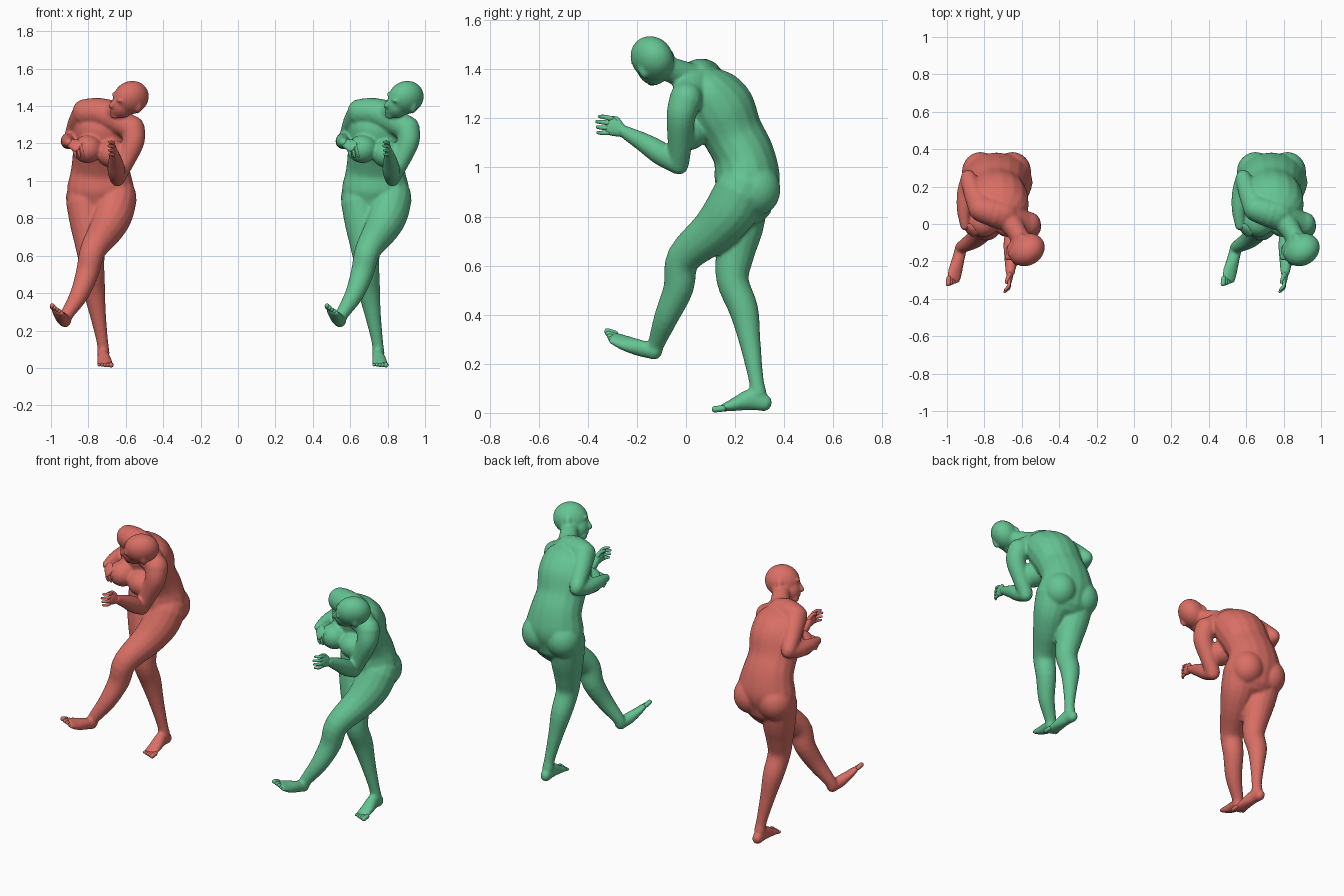
import bpy, bmesh
from math import sin, cos, pi, radians
from mathutils import Vector, Matrix

default = bpy.data.objects.get("Cube")
if default:
    bpy.data.objects.remove(default, do_unlink=True)

SIDES = 16
CM = 0.01  # parts are laid out in hundredths of a unit


def material(name, color):
    mat = bpy.data.materials.new(name)
    mat.use_nodes = True
    mat.diffuse_color = color
    mat.node_tree.nodes["Principled BSDF"].inputs["Base Color"].default_value = color
    return mat


def smooth_path(sections, steps=4):
    """Catmull-Rom through sections of (x, y, z, half width, half depth)."""
    pts = [Vector(tuple(s) + (s[3],) if len(s) == 4 else s) for s in sections]
    ext = [pts[0] * 2 - pts[1]] + pts + [pts[-1] * 2 - pts[-2]]
    out = []
    for a, b, c, d in zip(ext, ext[1:], ext[2:], ext[3:]):
        for k in range(steps):
            t = k / steps
            out.append((b * 2 + (c - a) * t + (a * 2 - b * 5 + c * 4 - d) * t ** 2
                        + (b * 3 - a - c * 3 + d) * t ** 3) / 2)
    return out + [pts[-1]]


def limb(bm, sections, side=(1, 0, 0)):
    """Elliptical tube with domed ends along a smooth path."""
    path = smooth_path(sections)
    rings = []
    for i, p in enumerate(path):
        ahead, behind = path[min(i + 1, len(path) - 1)], path[max(i - 1, 0)]
        tangent = (Vector(ahead[:3]) - Vector(behind[:3])).normalized()
        rings.append((Vector(p[:3]), tangent, p[3], p[4]))

    def dome(ring, sign):
        c, t, w, d = ring
        return [(c + t * sign * min(w, d) * sin(radians(a)), t, w * cos(radians(a)), d * cos(radians(a)))
                for a in (30, 55, 78)]

    rings = dome(rings[0], -1)[::-1] + rings + dome(rings[-1], 1)
    loops = []
    for c, t, w, d in rings:
        side_v = Vector(side)
        a = (side_v - t * side_v.dot(t)).normalized()
        b = t.cross(a)
        angles = [2 * pi * k / SIDES for k in range(SIDES)]
        loops.append([bm.verts.new(c + a * w * cos(g) + b * d * sin(g)) for g in angles])
    for low, high in zip(loops, loops[1:]):
        for k in range(SIDES):
            n = (k + 1) % SIDES
            bm.faces.new((low[k], low[n], high[n], high[k]))
    bm.faces.new(loops[0][::-1])
    bm.faces.new(loops[-1])


def ball(bm, center, radii, axes=None):
    matrix = Matrix.Translation(center) @ (axes or Matrix()) @ Matrix.Diagonal((*radii, 1))
    bmesh.ops.create_uvsphere(bm, u_segments=24, v_segments=16, radius=1, matrix=matrix)


def torso(bm):
    limb(bm, [(0, 25, 87, 15, 11), (0, 25, 95, 18, 13.3), (0, 23.5, 105, 16, 12.5),
              (0, 19, 114, 15, 12.5), (1, 14, 124, 16, 14), (2, 9, 132, 15, 11.5),
              (2, 6, 137, 10, 7)], side=(1, 0, -.25))
    for x in (-8.5, 8.5):
        ball(bm, (x, 28, 91), (10, 10.5, 11))
    for x, z in ((-7, 117), (6, 114.5)):
        ball(bm, (x, 1, z), (8, 8, 7.5))
    # shoulder line and neck
    limb(bm, [(-8, 8, 137, 7), (2, 5, 136, 8), (16, 0, 128.5, 6.5)])
    limb(bm, [(5, 4, 135, 7), (10, -3, 138.5, 5.5), (14, -10, 141, 5)])


def head(bm):
    face = Vector((-.85, -.5, -.1)).normalized()
    up = Vector((.2, -.45, .85))
    up = (up - face * up.dot(face)).normalized()
    left = up.cross(face)
    axes = Matrix((face, left, up)).transposed().to_4x4()
    center = Vector((16.3, -13.8, 144.5))

    def at(f, s, u):
        return center + face * f + left * s + up * u

    ball(bm, at(0, 0, 0), (10, 8, 9.3), axes)                # cranium
    ball(bm, at(4.5, 0, -4.5), (6.5, 5.8, 7), axes)          # face
    ball(bm, at(8.2, 0, -9.5), (2.6, 2.8, 2.2), axes)        # chin
    ball(bm, at(9.8, 0, -7), (1.6, 2.4, 1.3), axes)          # lips
    limb(bm, [(*at(9.3, 0, 0), 1), (*at(11.8, 0, -3.8), 1.5)])  # nose
    for s in (-1, 1):
        ball(bm, at(9, s * 2.8, 1), (1.2, 2.4, .9), axes)    # brow
        ball(bm, at(-1, s * 8, -2.5), (1.8, 1, 2.9), axes)   # ear


def arms(bm):
    # left arm, folded forward
    limb(bm, [(17, 0, 128, 6.8), (17.5, -2, 121, 6), (13, -2.5, 110, 5), (9, -3, 102, 4.4)])
    limb(bm, [(9, -3, 101, 4), (8.5, -10, 105.5, 4.8), (8, -17, 110, 4), (7.3, -26, 115, 2.5)])
    # right arm, elbow drawn back
    limb(bm, [(-8, 8, 136.5, 7), (-12, 16, 131, 5.5), (-15, 24.5, 124, 4.3)])
    limb(bm, [(-15, 25, 123, 4), (-16.5, 17, 121.5, 4.6), (-17.5, 8, 121, 3.8), (-17, -1, 120.5, 2.5)])


def legs(bm):
    # left leg, swung forward and across
    limb(bm, [(8.5, 23, 91, 11), (6.5, 18, 82, 10.8), (3, 11, 74, 9.3), (-4, -1, 63, 7),
              (-7, -3, 51, 6.2), (-11.5, -8, 39, 5), (-18, -12, 28.5, 3.5), (-19, -13, 25, 3.4)])
    limb(bm, [(-19, -13, 25, 3.2), (-20.5, -19, 26.5, 3.4), (-22, -25, 28.5, 4.2, 2.5),
              (-23, -29.5, 30.5, 4.1, 1.6)], side=(.8, 0, -.55))
    # right leg, standing
    limb(bm, [(-8.5, 24, 89, 10), (-6.5, 22, 76, 9.6), (-5.5, 20, 65, 8), (-4.5, 19, 54, 6.6),
              (-3.5, 23.5, 42, 6), (-1.5, 26, 29, 4.4), (1, 28.5, 14, 3.1), (1.5, 29.5, 8, 3.4)])
    limb(bm, [(1.5, 32, 4, 3, 3.5), (1.5, 27, 5.5, 3.3, 4.5), (2.2, 20, 3.5, 4, 2.8),
              (2.4, 15, 2, 4.2, 1.5)])


def hand(bm, wrist, knuckle, reach, spread, curl):
    wrist, knuckle, reach, spread, curl = map(Vector, (wrist, knuckle, reach, spread, curl))
    limb(bm, [(*wrist, 2.3, 2), (*wrist.lerp(knuckle, .6), 3.4, 1.7), (*knuckle, 3.7, 1.3)], spread)
    for i in (-1.5, -.5, .5, 1.5):
        length = 3.2 - abs(i - .5) * .4
        base = knuckle + spread * i * 2
        middle = base + (reach + spread * i * .1) * length
        limb(bm, [(*base, 1), (*middle, .9), (*(middle + (reach + curl) * length * .8), .7)], spread)
    thumb = wrist.lerp(knuckle, .4) + spread * 2.2
    bend = thumb + spread * 2 + reach * 2 + curl
    limb(bm, [(*thumb, 1.3), (*bend, 1.1), (*(bend + reach * 2.8 + curl), .8)], curl)


def toes(bm, center, reach, side):
    center, reach, side = map(Vector, (center, reach, side))
    for i in range(5):
        base = center + side * (i - 2) * 1.6
        radius = 1.3 - i * .13
        limb(bm, [(*base, radius), (*(base + reach * (3.2 - i * .4)), radius)], side)


def hands_and_toes(bm):
    hand(bm, (7.3, -25, 114.5), (6.8, -31, 117), (-.1, -1, .1), (0, .2, .95), (-.7, .1, 0))
    hand(bm, (-17, 0, 120.5), (-11.5, -5, 118.5), (.25, -.2, -.9), (.85, -.1, .4), (0, .5, -.2))
    toes(bm, (-23, -29, 30.5), (-.1, -.93, .3), (.8, 0, -.55))
    toes(bm, (2.4, 15, 1.8), (0, -1, -.1), (-1, 0, 0))


def make_object(name, builders, x, mat, merge):
    bm = bmesh.new()
    for build in builders:
        build(bm)
    bm.transform(Matrix.Scale(CM, 4))
    bmesh.ops.recalc_face_normals(bm, faces=bm.faces[:])
    mesh = bpy.data.meshes.new(name)
    bm.to_mesh(mesh)
    bm.free()
    mesh.materials.append(mat)
    mesh.polygons.foreach_set("use_smooth", [True] * len(mesh.polygons))
    obj = bpy.data.objects.new(name, mesh)
    bpy.context.collection.objects.link(obj)
    obj.location.x = x
    if merge:  # melt the overlapping body parts into one skin
        remesh = obj.modifiers.new("Merge", "REMESH")
        remesh.mode = "VOXEL"
        remesh.voxel_size = 0.008
        remesh.use_smooth_shade = True
        soften = obj.modifiers.new("Soften", "SMOOTH")
        soften.factor = 0.5
        soften.iterations = 6
    return obj


red = material("coral red", (.70, .16, .13, 1))
green = material("sea green", (.13, .55, .29, 1))
for label, x, mat in (("red", -.735, red), ("green", .735, green)):
    make_object(label + "_figure_body", (torso, head, arms, legs), x, mat, True)
    make_object(label + "_figure_hands_and_toes", (hands_and_toes,), x, mat, False)
